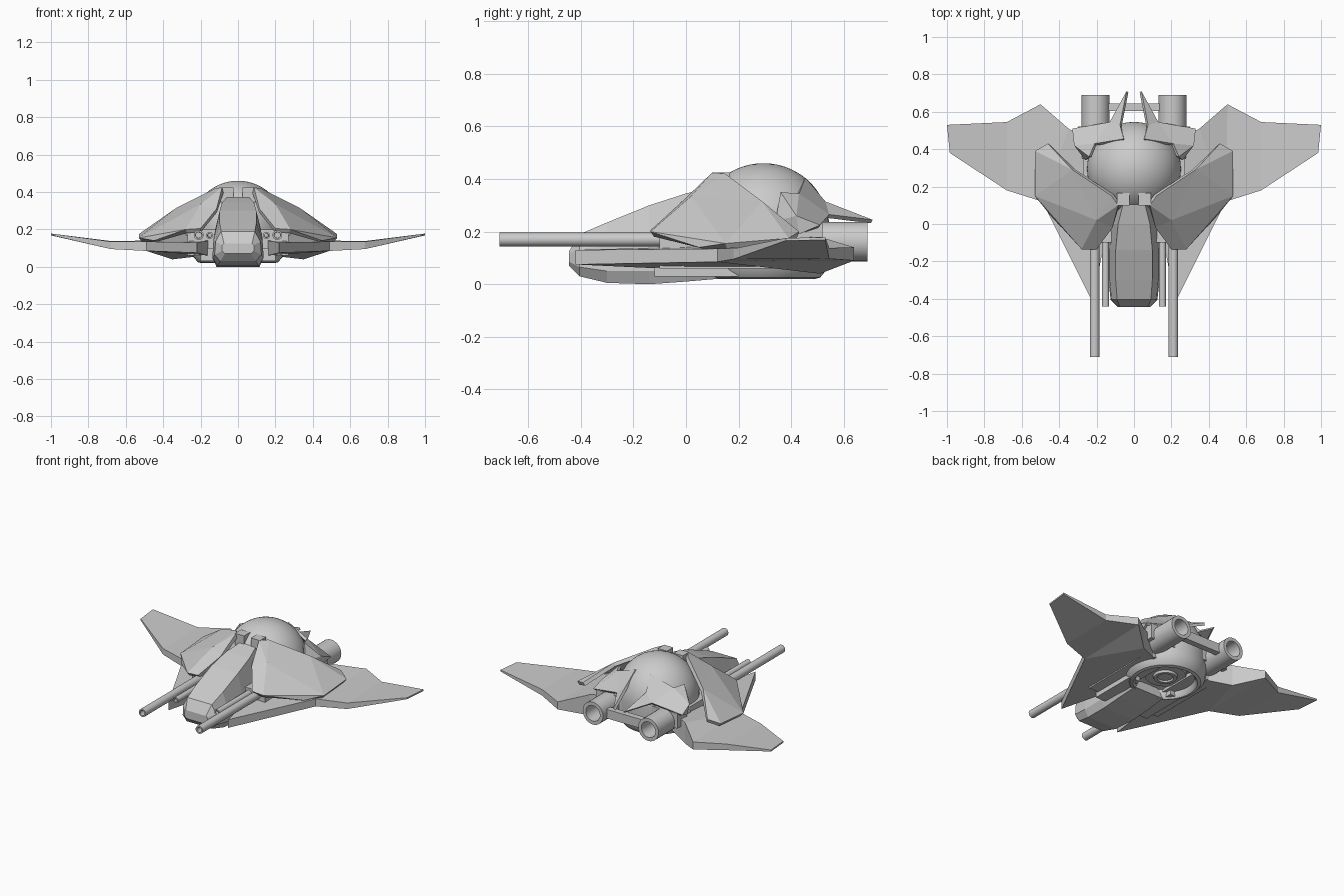
import bpy, bmesh, math
from mathutils import Matrix, Vector

if "Cube" in bpy.data.objects:
    bpy.data.objects.remove(bpy.data.objects["Cube"])


def build(name, verts, faces, mirror=False, thick=0.0, smooth=None):
    """Mesh object from a few points, optionally mirrored across x = 0."""
    me = bpy.data.meshes.new(name)
    me.from_pydata(verts, [], faces)
    bm = bmesh.new()
    bm.from_mesh(me)
    bmesh.ops.remove_doubles(bm, verts=bm.verts, dist=1e-5)
    bmesh.ops.recalc_face_normals(bm, faces=bm.faces)
    bm.to_mesh(me)
    bm.free()
    ob = bpy.data.objects.new(name, me)
    bpy.context.collection.objects.link(ob)
    if thick:
        if sum((p.normal.z * p.area for p in me.polygons)) < 0:
            me.flip_normals()
        s = ob.modifiers.new("thickness", 'SOLIDIFY')
        s.thickness, s.offset = thick, -1
    if mirror:
        ob.modifiers.new("mirror", 'MIRROR').use_clip = False
    if smooth:
        bpy.ops.object.select_all(action='DESELECT')
        bpy.context.view_layer.objects.active = ob
        ob.select_set(True)
        bpy.ops.object.shade_smooth_by_angle(angle=math.radians(smooth))
    return ob


def loft(name, rings, **kw):
    n = len(rings[0])
    verts = [v for r in rings for v in r]
    faces = [(i * n + j, i * n + (j + 1) % n, (i + 1) * n + (j + 1) % n, (i + 1) * n + j)
             for i in range(len(rings) - 1) for j in range(n)]
    faces += [tuple(range(n)), tuple(range((len(rings) - 1) * n, len(rings) * n))]
    return build(name, verts, faces, **kw)


def revolve(name, profile, n, matrix, **kw):
    """Profile of (radius, height) turned about the local z axis."""
    rings = [[matrix @ Vector((r * math.cos(2 * math.pi * k / n), r * math.sin(2 * math.pi * k / n), h))
              for k in range(n)] for r, h in profile]
    return loft(name, rings, smooth=35, **kw)


def box(name, x0, x1, y0, y1, z0, z1, mirror=True):
    rings = [[(x0, y, z0), (x1, y, z0), (x1, y, z1), (x0, y, z1)] for y in (y0, y1)]
    return loft(name, rings, mirror=mirror)


# dome with the recessed landing ring below it
dome = [(0.25 * math.sin(math.radians(a)) + 1e-3, 0.21 + 0.25 * math.cos(math.radians(a)))
        for a in range(0, 91, 6)]
ring = [(0.25, 0.10), (0.24, 0.055), (0.215, 0.025), (0.195, 0.02), (0.185, 0.03), (0.175, 0.075),
        (0.13, 0.085), (0.125, 0.07), (0.075, 0.07), (0.07, 0.055), (0.05, 0.055), (0.045, 0.065), (0.001, 0.065)]
revolve("dome", dome + ring, 40, Matrix.Translation((0, 0.295, 0)))

# nose pod: y, then half width and height at four levels
nose = [(-0.445, 0.075, 0.125, 0.085, 0.115, 0.085, 0.085, 0.07, 0.07),
        (-0.405, 0.09, 0.19, 0.12, 0.135, 0.125, 0.065, 0.095, 0.03),
        (-0.30, 0.098, 0.235, 0.13, 0.145, 0.137, 0.05, 0.11, 0.005),
        (-0.14, 0.098, 0.30, 0.13, 0.16, 0.137, 0.05, 0.115, 0.0),
        (0.0, 0.085, 0.345, 0.125, 0.19, 0.137, 0.055, 0.115, 0.01),
        (0.14, 0.05, 0.38, 0.11, 0.22, 0.13, 0.06, 0.11, 0.022)]
rings = []
for y, *p in nose:
    half = [(p[i], y, p[i + 1]) for i in range(0, 8, 2)]
    rings.append(half + [(-x, yy, z) for x, yy, z in reversed(half)])
loft("nose_pod", rings)

# wings: outline of x, y, top z, bottom z
outline = [(0.22, -0.42, 0.13, 0.075), (0.49, 0.12, 0.135, 0.085), (0.68, 0.18, 0.135, 0.095),
           (0.985, 0.38, 0.176, 0.166), (1.0, 0.53, 0.178, 0.168), (0.68, 0.545, 0.138, 0.097),
           (0.50, 0.64, 0.14, 0.09), (0.35, 0.51, 0.18, 0.04), (0.18, 0.42, 0.18, 0.06),
           (0.16, -0.10, 0.14, 0.06)]
n = len(outline)
wv = [(x, y, t) for x, y, t, b in outline] + [(x, y, b) for x, y, t, b in outline]
caps = [(2, 3, 4, 5), (1, 2, 5, 6), (1, 6, 7), (0, 1, 9), (1, 7, 8, 9)]
wf = caps + [tuple(i + n for i in c) for c in caps]
wf += [(i, (i + 1) % n, (i + 1) % n + n, i + n) for i in range(n)]
build("wing", wv, wf, mirror=True)

# shoulder armour over the wing roots
sv = [(0.085, 0.10, 0.425), (0.12, 0.15, 0.42), (0.33, 0.29, 0.315), (0.46, 0.43, 0.20),
      (0.53, 0.39, 0.175), (0.53, 0.15, 0.155), (0.28, -0.135, 0.20), (0.20, -0.135, 0.205),
      (0.115, -0.02, 0.31), (0.45, 0.05, 0.14), (0.20, 0.02, 0.335)]
sf = [(0, 1, 10), (1, 2, 10), (2, 3, 4), (2, 4, 5), (2, 5, 10), (5, 6, 10), (6, 7, 10), (7, 8, 10),
      (8, 0, 10), (5, 9, 6)]
build("shoulder_armour", sv, sf, mirror=True, thick=0.025)
box("shoulder_latch", 0.025, 0.092, 0.10, 0.165, 0.34, 0.425)

# inner body between the wings and the armour
box("inner_body", 0.10, 0.27, -0.10, 0.44, 0.06, 0.20)
box("lower_intake", 0.12, 0.20, -0.12, 0.20, 0.03, 0.10)

# armour plates behind the dome with a pointed tail
tv = [(0.055, 0.455, 0.405), (0.21, 0.43, 0.345), (0.24, 0.36, 0.35), (0.32, 0.42, 0.26),
      (0.33, 0.51, 0.225), (0.13, 0.545, 0.265), (0.075, 0.53, 0.315), (0.04, 0.71, 0.245),
      (0.26, 0.34, 0.24), (0.31, 0.43, 0.19)]
tf = [(0, 1, 5, 6), (1, 3, 4, 5), (1, 2, 3), (5, 7, 6), (2, 8, 3), (3, 9, 4), (3, 8, 9)]
build("tail_armour", tv, tf, mirror=True, thick=0.018)
box("rear_deck", 0.05, 0.30, 0.42, 0.52, 0.13, 0.23)


def tube(name, x, z, r, hole, y_back, y_open, depth, sides):
    """Tube along y, hollow at its open end."""
    d = math.copysign(depth, y_back - y_open)
    m = Matrix.Translation((x, 0, z)) @ Matrix.Rotation(-math.pi / 2, 4, 'X')
    prof = [(0.001, y_back), (r, y_back), (r, y_open), (hole, y_open), (hole * 0.9, y_open + d), (0.001, y_open + d)]
    revolve(name, prof, sides, m, mirror=True)


# guns and engines
tube("long_gun", 0.21, 0.17, 0.026, 0.017, 0.0, -0.71, 0.08, 20)
tube("short_gun", 0.152, 0.168, 0.019, 0.011, 0.0, -0.44, 0.06, 16)
tube("engine", 0.205, 0.162, 0.075, 0.052, 0.35, 0.69, 0.12, 28)
box("engine_crossbar", -0.15, 0.15, 0.605, 0.645, 0.13, 0.19, mirror=False)
